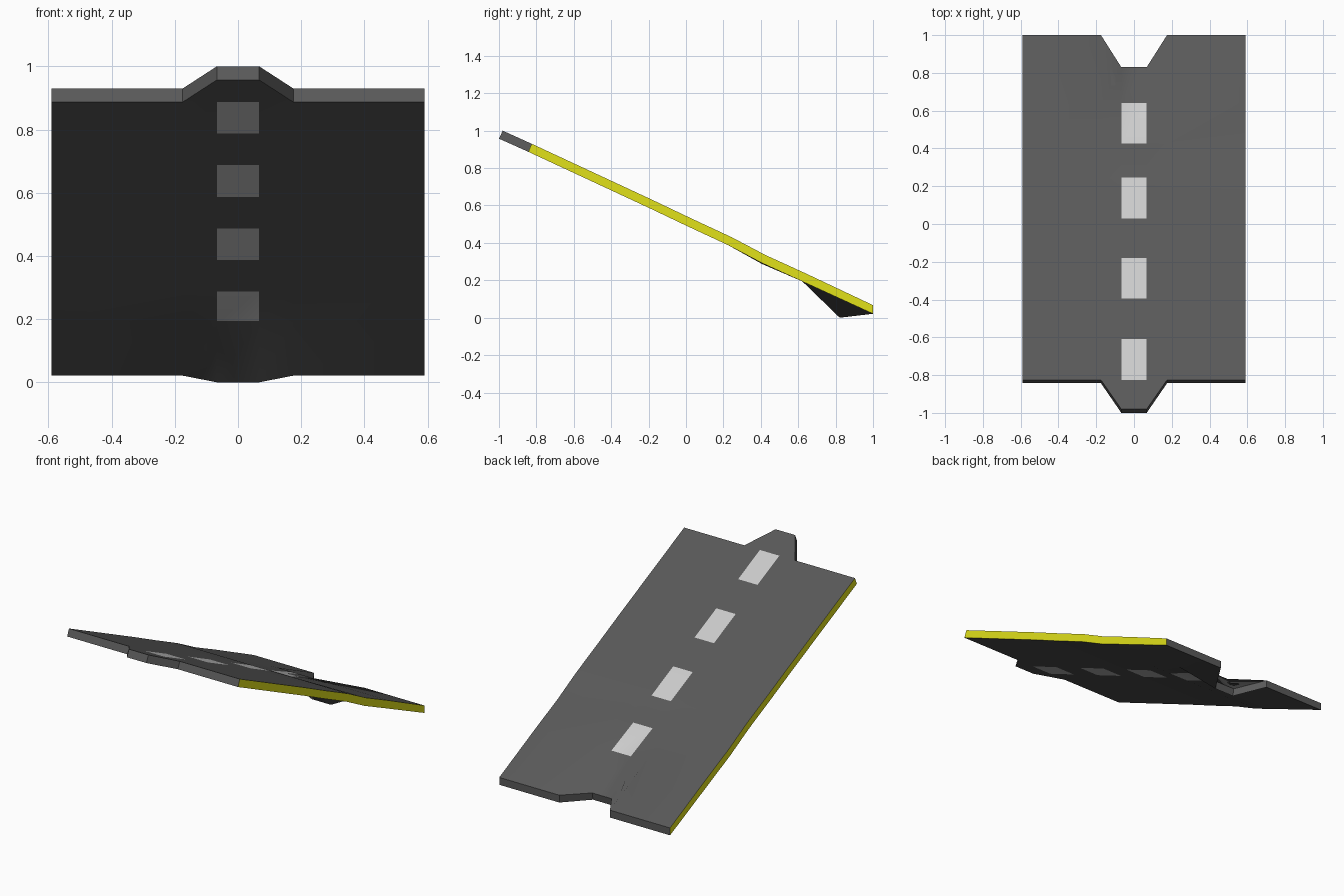
import bpy, bmesh
from mathutils import Vector

if "Cube" in bpy.data.objects:
    bpy.data.objects.remove(bpy.data.objects["Cube"])


def material(name, color):
    m = bpy.data.materials.new(name)
    m.diffuse_color = (*color, 1)
    m.use_nodes = True
    m.node_tree.nodes["Principled BSDF"].inputs["Base Color"].default_value = m.diffuse_color
    return m


# Deck layout: columns across the road, rows down the slope (y, z)
COLS = [-0.59, -0.175, -0.067, 0.067, 0.175, 0.59]
ROWS = [(-0.825, 0.93), (-0.61, 0.83), (-0.395, 0.73), (-0.18, 0.63),
        (0.03, 0.53), (0.245, 0.43), (0.425, 0.335), (0.64, 0.237)]
SLAB = Vector((0, -0.018, -0.043))

bm = bmesh.new()
under = {}


def pair(x, y, z, offset=SLAB):
    """Top vertex with its matching underside vertex."""
    top = bm.verts.new((x, y, z))
    under[top] = bm.verts.new(Vector((x, y, z)) + offset)
    return top


grid = []
for y, z in ROWS:
    sag = 0.005 if y == 0.425 else 0
    grid.append([pair(x, y, z - (sag if abs(x) < 0.5 else 0)) for x in COLS])

# Lower end: notch in the middle, bent down to the ground
end = []
for x in COLS:
    if abs(x) < 0.1:
        end.append(pair(x, 0.83, 0.045, Vector((0, -0.008, -0.045))))
    else:
        end.append(pair(x, 1.0, 0.067, Vector((0, 0, -0.046))))
grid.append(end)

# Upper end: projecting tab
tab = [pair(x, -0.98, 1.0, Vector((0, -0.02, -0.043))) for x in (-0.067, 0.067)]

tops = []
for r in range(len(grid) - 1):
    for c in range(len(COLS) - 1):
        dash = 1 if c == 2 and r in (0, 2, 4, 6) else 0
        a, b = grid[r], grid[r + 1]
        tops.append(((a[c], a[c + 1], b[c + 1], b[c]), dash))
g = grid[0]
tops += [((tab[0], tab[1], g[3], g[2]), 0),
         ((tab[0], g[2], g[1]), 0), ((tab[1], g[4], g[3]), 0)]

# Top and underside faces
faces = []
for verts, mat in tops:
    f = bm.faces.new(verts)
    f.material_index = mat
    faces.append(f)
rim = [e for e in bm.edges if e.is_boundary]
for verts, mat in tops:
    bm.faces.new([under[v] for v in reversed(verts)]).material_index = mat

# Edge walls, yellow along the two long sides
for e in rim:
    a, b = e.verts
    f = bm.faces.new((a, b, under[b], under[a]))
    f.material_index = 2 if abs(a.co.x) > 0.5 and abs(b.co.x) > 0.5 else 0

bmesh.ops.recalc_face_normals(bm, faces=bm.faces)
mesh = bpy.data.meshes.new("road_ramp")
bm.to_mesh(mesh)
bm.free()

for m in (material("asphalt", (0.1, 0.1, 0.1)),
          material("lane_dash", (0.8, 0.8, 0.8)),
          material("yellow_edge", (0.75, 0.75, 0.01))):
    mesh.materials.append(m)

road = bpy.data.objects.new("road_ramp", mesh)
bpy.context.collection.objects.link(road)
bpy.context.view_layer.objects.active = road
road.select_set(True)
bpy.ops.object.shade_smooth_by_angle()
